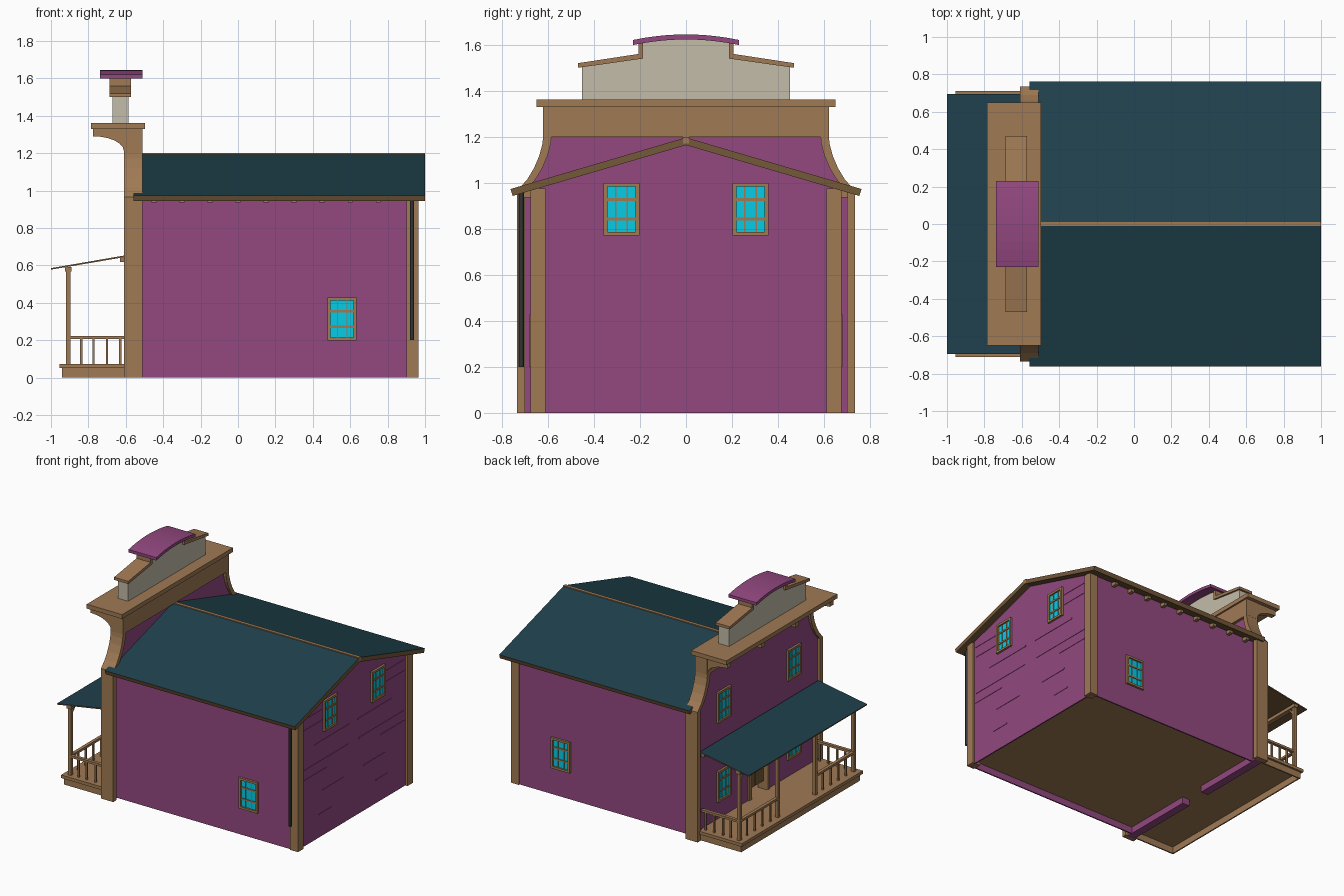
import bpy, bmesh, math
from mathutils import Matrix, Vector

if "Cube" in bpy.data.objects:
    bpy.data.objects.remove(bpy.data.objects["Cube"])


def mat(name, r, g, b):
    lin = lambda c: ((c / 255 + 0.055) / 1.055) ** 2.4 if c > 10 else c / 255 / 12.92
    m = bpy.data.materials.new(name)
    m.diffuse_color = (lin(r), lin(g), lin(b), 1)
    m.use_nodes = True
    m.node_tree.nodes["Principled BSDF"].inputs["Base Color"].default_value = m.diffuse_color
    return m


PURPLE = mat("purple paint", 147, 72, 128)
WOOD = mat("brown wood", 160, 122, 84)
DARK = mat("dark brown wood", 116, 88, 57)
TEAL = mat("teal roof", 31, 64, 76)
GLASS = mat("cyan glass", 6, 208, 236)
BEIGE = mat("beige board", 196, 188, 169)
SLATE = mat("slate metal", 64, 69, 71)


def finish(name, bm, *mats):
    bmesh.ops.recalc_face_normals(bm, faces=bm.faces)
    me = bpy.data.meshes.new(name)
    bm.to_mesh(me)
    bm.free()
    for m in mats:
        me.materials.append(m)
    ob = bpy.data.objects.new(name, me)
    bpy.context.collection.objects.link(ob)
    return ob


def boxes(name, items, *mats):
    """One object from boxes (x0, x1, y0, y1, z0, z1[, material index])."""
    bm = bmesh.new()
    for x0, x1, y0, y1, z0, z1, *idx in items:
        mx = Matrix.LocRotScale(Vector((x0 + x1, y0 + y1, z0 + z1)) / 2, None,
                                Vector((x1 - x0, y1 - y0, z1 - z0)))
        vs = bmesh.ops.create_cube(bm, size=1, matrix=mx)["verts"]
        if idx:
            for f in {f for v in vs for f in v.link_faces}:
                f.material_index = idx[0]
    return finish(name, bm, *mats)


def prism(name, pts, axis, a, b, m, top=None):
    """Extrude a profile along x (points y,z) or y (points x,z)."""
    bm = bmesh.new()
    put = (lambda p, t: (t, p[0], p[1])) if axis == "x" else (lambda p, t: (p[0], t, p[1]))
    face = bm.faces.new([bm.verts.new(put(p, a)) for p in pts])
    ext = bmesh.ops.extrude_face_region(bm, geom=[face])["geom"]
    d = Vector(put((0, 0), b - a))
    bmesh.ops.translate(bm, vec=d, verts=[g for g in ext if isinstance(g, bmesh.types.BMVert)])
    bmesh.ops.recalc_face_normals(bm, faces=bm.faces)
    if top:  # upward faces take the second colour
        for f in bm.faces:
            f.material_index = int(f.normal.z > 0.5)
    return finish(name, bm, m, *([top] if top else []))


def mirror_pts(half):
    return half + [(-y, z) for y, z in reversed(half)]


def window(name, x, y, z, deg, w=0.155, h=0.228):
    """Framed nine-pane window, built facing -y and then turned."""
    t, u, v = 0.016, w / 2, h / 2
    parts = [(-u + t, u - t, -0.004, 0.005, -v + t, v - t, 1)]
    parts += [(s * (u - t / 2) - t / 2, s * (u - t / 2) + t / 2, -0.016, 0.005, -v, v) for s in (-1, 1)]
    parts += [(-u + t, u - t, -0.016, 0.005, s * (v - t / 2) - t / 2, s * (v - t / 2) + t / 2) for s in (-1, 1)]
    for s in (-1, 1):
        parts.append((s * 0.025 - 0.003, s * 0.025 + 0.003, -0.009, 0, -v + t, v - t))
        parts.append((-u + t, u - t, -0.01, 0, s * 0.042 - 0.006, s * 0.042 + 0.006))
    ob = boxes(name, parts, WOOD, GLASS)
    ob.location = (x, y, z)
    ob.rotation_euler.z = math.radians(deg)


# main walls and raised floor
for s, n in ((-1, "front"), (1, "back")):
    boxes(n + "_wall", [(-0.55, 0.945, *sorted((s * 0.655, s * 0.665)), 0, 0.98)], PURPLE)
prism("gable_wall", [(0.665, 0), (0.665, 0.98), (0, 1.18), (-0.665, 0.98), (-0.665, 0)],
      "x", 0.937, 0.947, PURPLE)
boxes("floor", [(-0.62, 0.94, -0.66, 0.66, 0.05, 0.07)], WOOD)
boxes("corner_posts", [(0.9, 0.965, *sorted((s * 0.61, s * 0.675)), 0, 0.975) for s in (-1, 1)], WOOD)

# raised plank edges on the gable
planks = []
for z, a, b in ((0.17, 0.26, 0.4), (0.335, 0.12, 0.37), (0.485, 0.31, 0.6), (0.56, 0.06, 0.6),
                (0.705, 0.05, 0.45), (0.855, 0.36, 0.6), (0.935, 0.36, 0.6)):
    planks += [(0.945, 0.95, *sorted((s * a, s * b)), z - 0.005, z + 0.005) for s in (-1, 1)]
boxes("plank_edges", planks, PURPLE)

# roof with dark edges, ridge and rafter tails
for s, n in ((-1, "front"), (1, "back")):
    prism(n + "_roof", [(0, 1.197), (s * 0.763, 0.973), (s * 0.753, 0.943), (0, 1.164)],
          "x", -0.56, 1, DARK, TEAL)
boxes("ridge", [(-0.52, 1, -0.012, 0.012, 1.17, 1.2)], WOOD)
boxes("rafter_tails", [(-0.45 + i * 0.15 - 0.013, -0.45 + i * 0.15 + 0.013,
                        *sorted((s * 0.66, s * 0.705)), 0.937, 0.965)
                       for i in range(9) for s in (-1, 1)], WOOD)

# drain pipe
bm = bmesh.new()
bmesh.ops.create_cone(bm, cap_ends=True, segments=10, radius1=0.012, radius2=0.012, depth=0.76,
                      matrix=Matrix.Translation((0.93, -0.717, 0.58)))
finish("drain_pipe", bm, SLATE)

# false front: curved frame, panel with doorway, band and cornice
edge = [(0.735, 0), (0.735, 0.965), (0.69, 1.015), (0.66, 1.065), (0.637, 1.12), (0.624, 1.17), (0.62, 1.21)]
for s, n in ((-1, "front"), (1, "back")):
    prism("facade_frame_" + n, [(s * y, z) for y, z in edge] + [(s * (y - 0.036), z) for y, z in reversed(edge)],
          "x", -0.61, -0.51, WOOD)
half = [(0.1, 0.46), (0.1, 0)] + [(y - 0.02, z) for y, z in edge]
prism("facade_panel", mirror_pts(half), "x", -0.592, -0.53, PURPLE)
boxes("facade_band", [(-0.61, -0.51, -0.622, 0.622, 1.2, 1.33)], WOOD)
boxes("cornice", [(-0.787, -0.497, -0.65, 0.65, 1.33, 1.362)], WOOD)
arc = [(-0.775 + 0.165 * math.sin(a), 1.21 + 0.08 * math.cos(a)) for a in [i * math.pi / 12 for i in range(7)]]
for i, y in enumerate((-0.6, -0.2, 0.2, 0.6)):
    prism(f"cornice_bracket_{i + 1}", arc + [(-0.605, 1.335), (-0.775, 1.335)], "y", y - 0.02, y + 0.02, WOOD)

# sign board with stepped trim and arched cap
prism("sign_board", mirror_pts([(0.452, 1.36), (0.452, 1.505), (0.2, 1.54), (0.2, 1.612), (0.1, 1.628)]),
      "x", -0.67, -0.585, BEIGE)
for s in (-1, 1):
    prism("sign_trim", [(s * y, z) for y, z in ((0.47, 1.5), (0.47, 1.52), (0.207, 1.56), (0.207, 1.61),
                                               (0.187, 1.61), (0.187, 1.54))], "x", -0.688, -0.572, WOOD)
top = [(y, 1.645 - 0.024 * (y / 0.23) ** 2) for y in [-0.23 + i * 0.046 for i in range(11)]]
prism("sign_cap", top + [(y, z - 0.022) for y, z in reversed(top)], "x", -0.738, -0.51, PURPLE)

# windows on every side
for s in (-1, 1):
    window("side_window", 0.557, s * 0.665, 0.313, 0 if s < 0 else 180)
    window("gable_window", 0.947, s * 0.28, 0.885, 90)
    for z in (0.313, 0.9):
        window("facade_window", -0.592, s * 0.41, z, -90)

# doorway trim and swinging half doors
boxes("door_frame", [(-0.607, -0.525, -0.12, -0.095, 0.07, 0.48), (-0.607, -0.525, 0.095, 0.12, 0.07, 0.48),
                     (-0.607, -0.525, -0.12, 0.12, 0.455, 0.48)], WOOD)
boxes("swing_doors", [(-0.57, -0.555, *sorted((s * 0.003, s * 0.095)), 0.13, 0.36) for s in (-1, 1)], DARK)

# porch deck and skirt
boxes("porch_deck", [(-0.955, -0.6, -0.71, 0.71, 0.05, 0.073), (-0.94, -0.93, -0.695, 0.695, 0, 0.05),
                     (-0.93, -0.6, -0.695, -0.685, 0, 0.05), (-0.93, -0.6, 0.685, 0.695, 0, 0.05)], WOOD)

# porch posts, beams and braces
px, post_y = -0.907, (-0.67, -0.22, 0.22, 0.67)
boxes("porch_posts", [(px - 0.012, px + 0.012, y - 0.012, y + 0.012, 0.07, 0.58) for y in post_y], WOOD)
boxes("porch_beams", [(px - 0.018, px + 0.018, -0.69, 0.69, 0.568, 0.592),
                      (-0.63, -0.605, -0.69, 0.69, 0.618, 0.642)], WOOD)
for y in post_y:
    for s in (-1, 1):
        if abs(y + s * 0.05) < 0.69:
            prism("post_brace", [(y, 0.51), (y, 0.53), (y + s * 0.045, 0.575), (y + s * 0.06, 0.575)],
                  "x", px - 0.008, px + 0.008, WOOD)

# porch railings, front and ends
rail = []
for s in (-1, 1):
    y0, y1 = sorted((s * 0.22, s * 0.67))
    rail.append((px - 0.012, px + 0.012, y0, y1, 0.205, 0.222))
    for i in range(1, 5):
        y = s * (0.22 + 0.09 * i)
        rail.append((px - 0.006, px + 0.006, y - 0.006, y + 0.006, 0.07, 0.21))
    y = s * 0.67
    rail.append((px, -0.6, y - 0.012, y + 0.012, 0.205, 0.222))
    rail += [(x - 0.006, x + 0.006, y - 0.006, y + 0.006, 0.07, 0.21) for x in (-0.838, -0.773, -0.7, -0.63)]
boxes("porch_railings", rail, WOOD)

# porch roof
prism("porch_roof", [(-1, 0.577), (-1, 0.585), (-0.6, 0.654), (-0.6, 0.645)], "y", -0.695, 0.695, DARK, TEAL)
